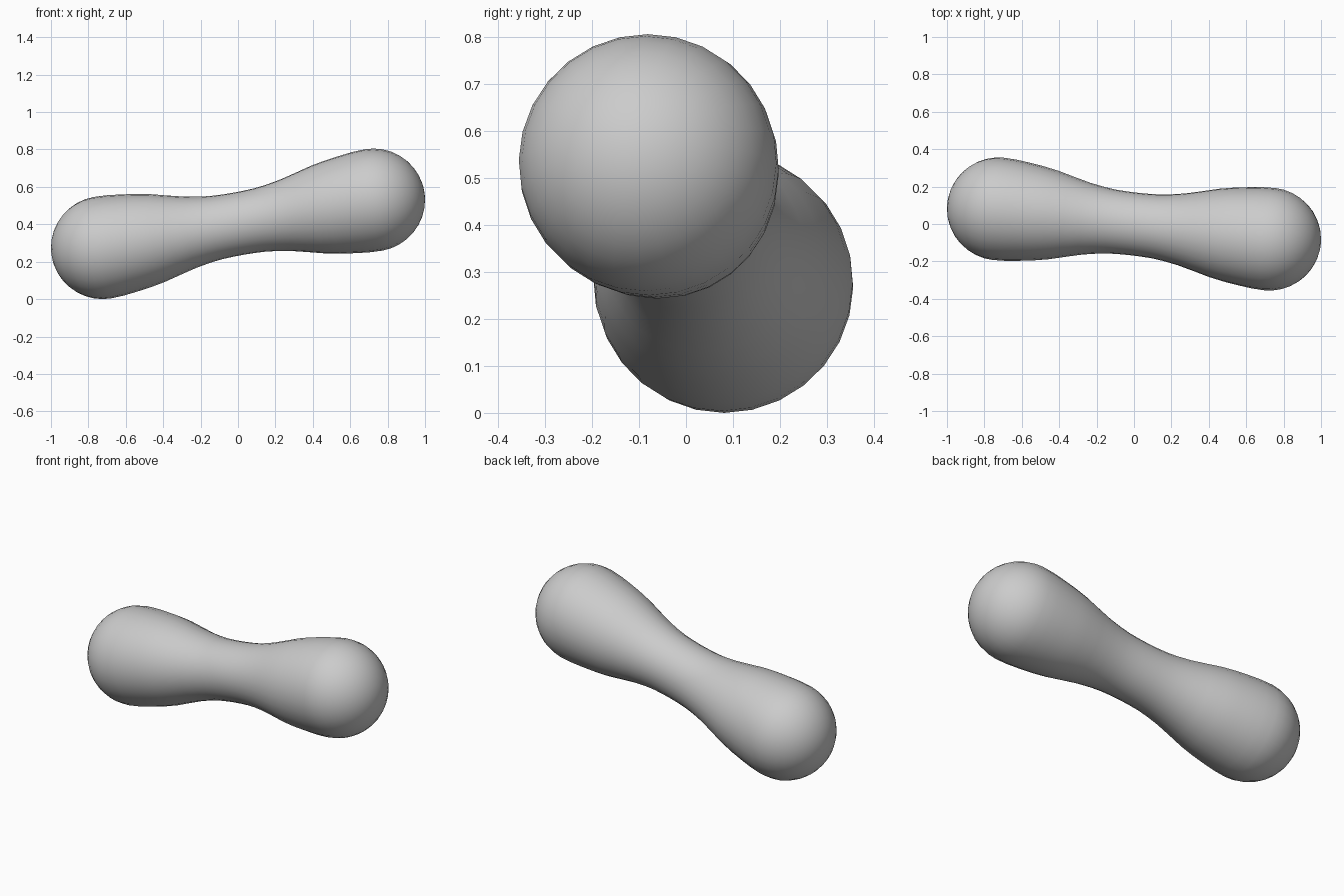
import bpy, bmesh, math
from mathutils import Vector

if "Cube" in bpy.data.objects:
    bpy.data.objects.remove(bpy.data.objects["Cube"])

SEGMENTS = 28
CAP_STEPS = 9
BALL_R = 0.275
BALL_CENTRE = Vector((0.725, -0.081, 0.1275))   # right ball, relative to the middle
MIDDLE = Vector((0, 0, 0.4025))

# Half profile (distance along axis, radius) from the neck to the ball
half = [(0.06, 0.169), (0.12, 0.172), (0.18, 0.179), (0.26, 0.193), (0.35, 0.215),
        (0.44, 0.238), (0.52, 0.253), (0.60, 0.264), (0.67, 0.272)]
reach = BALL_CENTRE.length
for i in range(CAP_STEPS):
    a = i / CAP_STEPS * math.pi / 2
    half.append((reach + BALL_R * math.sin(a), BALL_R * math.cos(a)))
profile = [(-t, r) for t, r in reversed(half)] + [(0, 0.168)] + half

# Lathe the mirrored profile around the tilted axis
axis = BALL_CENTRE.normalized()
side = axis.cross(Vector((0, 0, 1))).normalized()
up = side.cross(axis)
bm = bmesh.new()
rings = []
for t, r in profile:
    ring = []
    for k in range(SEGMENTS):
        a = 2 * math.pi * k / SEGMENTS
        ring.append(bm.verts.new(MIDDLE + axis * t + (side * math.cos(a) + up * math.sin(a)) * r))
    rings.append(ring)
for lower, upper in zip(rings, rings[1:]):
    for k in range(SEGMENTS):
        n = (k + 1) % SEGMENTS
        bm.faces.new((lower[k], lower[n], upper[n], upper[k]))

# Close both rounded ends
for sign, ring in ((-1, rings[0]), (1, rings[-1])):
    tip = bm.verts.new(MIDDLE + axis * sign * (reach + BALL_R))
    for k in range(SEGMENTS):
        bm.faces.new((ring[k], ring[(k + 1) % SEGMENTS], tip))
bmesh.ops.recalc_face_normals(bm, faces=bm.faces[:])
for f in bm.faces:
    f.smooth = True

mesh = bpy.data.meshes.new("dumbbell_body")
bm.to_mesh(mesh)
bm.free()
body = bpy.data.objects.new("dumbbell_body", mesh)
bpy.context.collection.objects.link(body)

grey = bpy.data.materials.new("light_grey")
grey.diffuse_color = (0.6, 0.6, 0.6, 1)
grey.use_nodes = True
grey.node_tree.nodes["Principled BSDF"].inputs["Base Color"].default_value = grey.diffuse_color
mesh.materials.append(grey)
